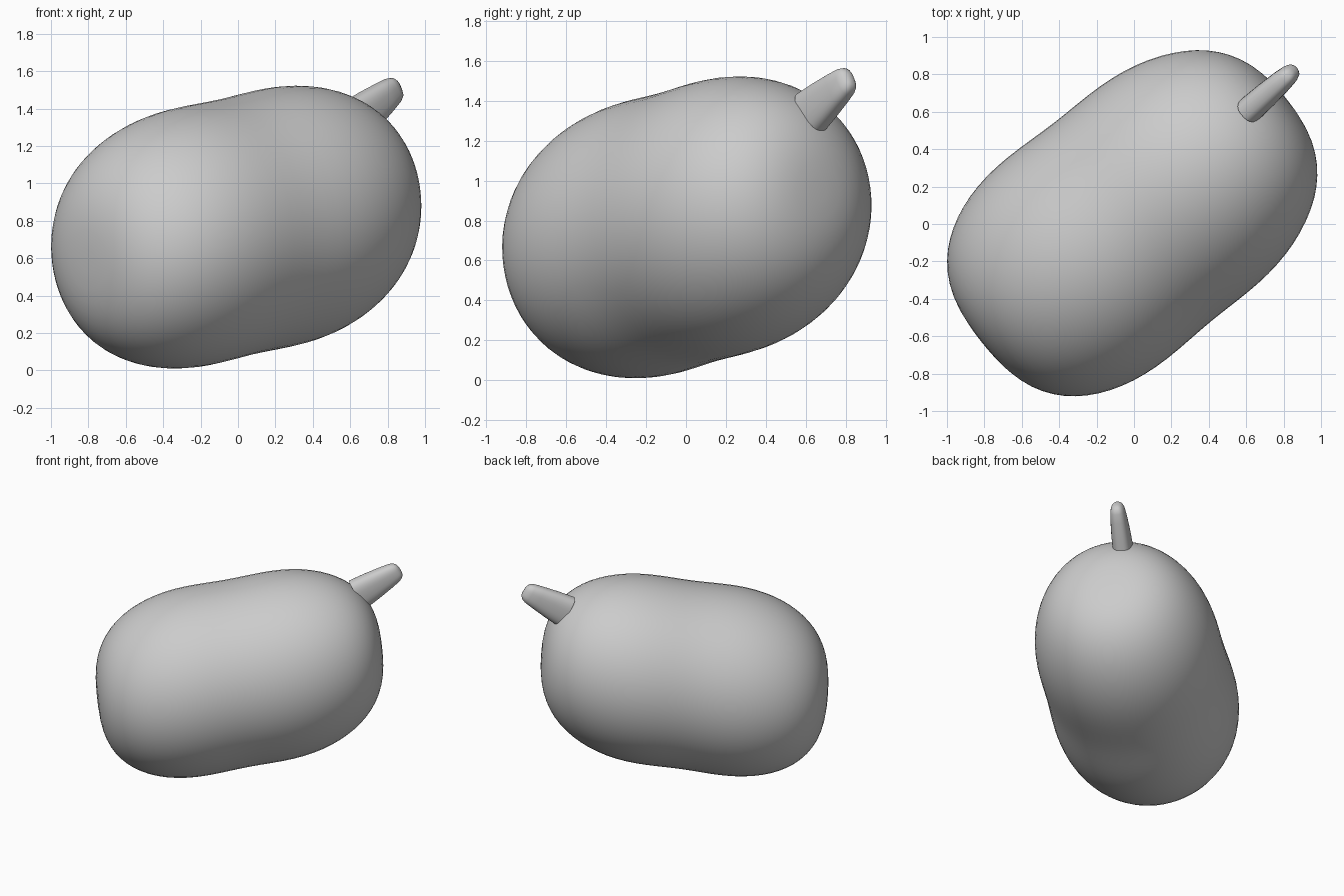
import bpy, bmesh
from math import sin, cos, pi, radians, exp
from mathutils import Vector

if "Cube" in bpy.data.objects:
    bpy.data.objects.remove(bpy.data.objects["Cube"])


def loft(name, rings, center, axis, side, up, n, power=2.0):
    """Skin super-ellipse rings (distance, half width, half height) along an axis."""
    bm = bmesh.new()
    loops = []
    for d, w, h in rings:
        loop = []
        for i in range(n):
            c, s = cos(2 * pi * i / n), sin(2 * pi * i / n)
            a = abs(c) ** (2 / power) * (1 if c > 0 else -1)
            b = abs(s) ** (2 / power) * (1 if s > 0 else -1)
            loop.append(bm.verts.new(center + axis * d + side * (a * w) + up * (b * h)))
        loops.append(loop)
    for l0, l1 in zip(loops, loops[1:]):
        for i in range(n):
            j = (i + 1) % n
            bm.faces.new((l0[i], l0[j], l1[j], l1[i]))
    bm.faces.new(loops[0])
    bm.faces.new(loops[-1])
    bmesh.ops.recalc_face_normals(bm, faces=bm.faces)
    me = bpy.data.meshes.new(name)
    bm.to_mesh(me)
    bm.free()
    ob = bpy.data.objects.new(name, me)
    bpy.context.collection.objects.link(ob)
    bpy.ops.object.select_all(action='DESELECT')
    ob.select_set(True)
    bpy.context.view_layer.objects.active = ob
    bpy.ops.object.shade_smooth_by_angle(angle=radians(40))
    return ob


def frame(heading, pitch):
    h, p = radians(heading), radians(pitch)
    axis = Vector((cos(h) * cos(p), sin(h) * cos(p), sin(p)))
    side = Vector((-sin(h), cos(h), 0))
    return axis, side, axis.cross(side)


# Body: blunt capsule with a gently pinched waist, slightly slimmer at the stem end
R = 0.715
rings = []
for k in range(41):
    u = -cos(pi * (0.01 + 0.98 * k / 40))
    L, P = (1.06, 2.6) if u > 0 else (1.04, 2.75)
    r = R * (1 - abs(u) ** P) ** (1 / P) - 0.028 * exp(-(u * L / 0.36) ** 2)
    slim = 1 - 0.03 * min(1, max(0, u * 0.7 + 0.5))
    rings.append((u * L, r * slim, r))
axis, side, up = frame(38.6, 10)
up = frame(38.6, 5.5)[2]
loft("body", rings, Vector((-0.006, 0.012, 0.768)), axis, side, up, 64)

# Stem: flattened, tapering, rounded tip, flat base
axis, side, up = frame(41.7, 31)
flat = Vector((cos(radians(41.7)), sin(radians(41.7)), 0))
base = flat * 0.88 + side * 0.045 + Vector((0, 0, 1.335))
stem = [(0, .072, .122), (.12, .068, .107), (.24, .06, .088), (.31, .052, .075),
        (.34, .041, .062), (.355, .025, .042), (.36, .008, .018)]
loft("stem", stem, base, axis, side, up, 32, 2.6)
